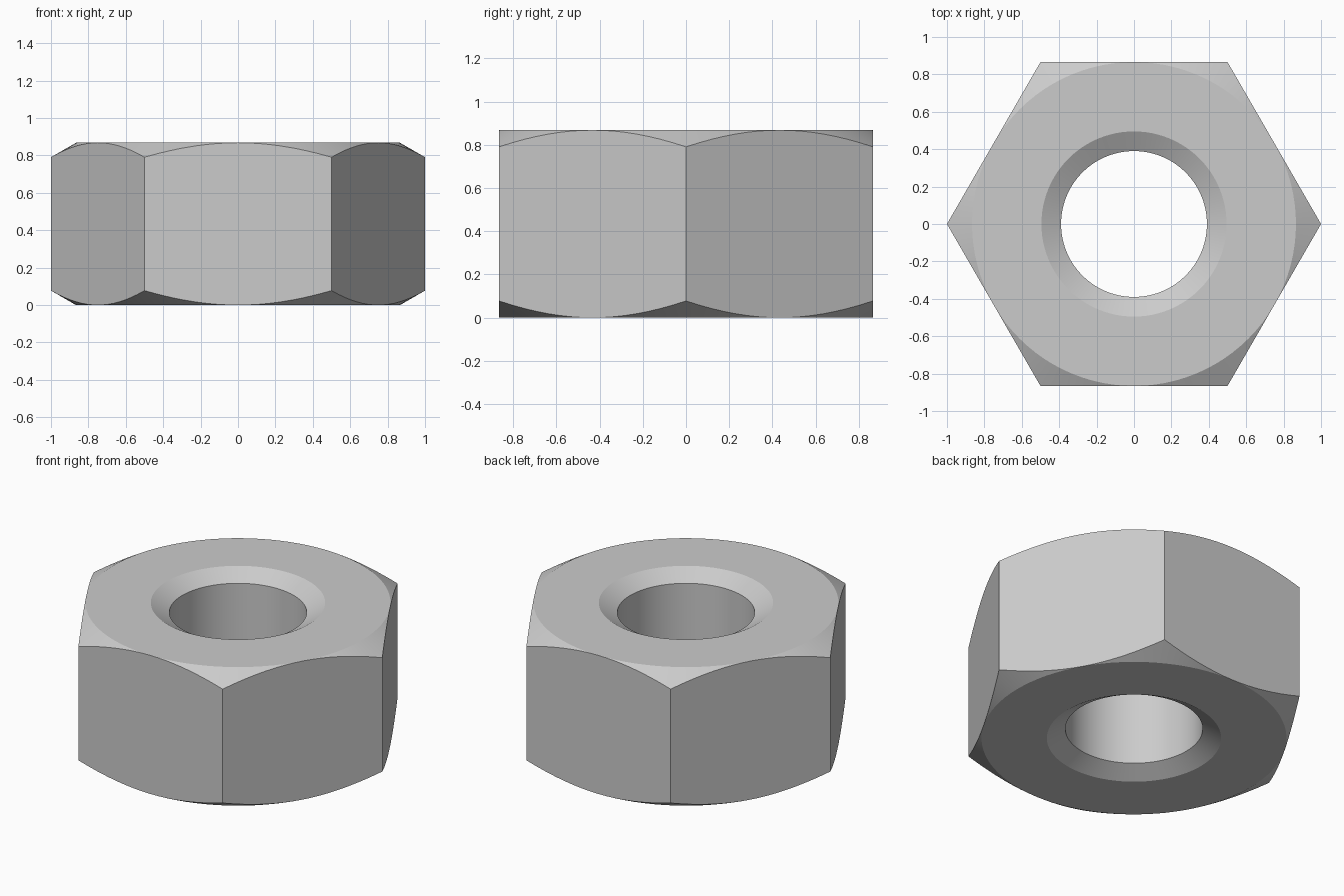
import bpy
import bmesh
from math import cos, tan, pi, radians, sqrt
from mathutils import Matrix, Vector

if "Cube" in bpy.data.objects:
    bpy.data.objects.remove(bpy.data.objects["Cube"])

SEGMENTS = 96
HEIGHT = 0.868
FLAT = sqrt(3) / 2          # centre to flat side
BORE = 0.39
SINK = 0.495                # countersink rim
SLOPE = tan(radians(30))    # slope of chamfer and countersink

steel = bpy.data.materials.new("grey steel")
steel.use_nodes = True
grey = (0.6, 0.6, 0.6, 1)
steel.diffuse_color = grey
steel.node_tree.nodes["Principled BSDF"].inputs["Base Color"].default_value = grey


def section(angle):
    """Closed radius/height profile of the nut at one angle."""
    hexagon = FLAT / cos(angle % (pi / 3) - pi / 6)
    drop = (hexagon - FLAT) * SLOPE
    sink = (SINK - BORE) * SLOPE
    upper = [(BORE, HEIGHT - sink), (SINK, HEIGHT), (FLAT, HEIGHT), (hexagon, HEIGHT - drop)]
    lower = [(r, HEIGHT - z) for r, z in reversed(upper)]
    return upper + lower


# Sweep the section around the axis, closing the ring
bm = bmesh.new()
rings = []
for i in range(SEGMENTS):
    angle = 2 * pi * i / SEGMENTS
    turn = Matrix.Rotation(angle, 3, "Z")
    rings.append([bm.verts.new(turn @ Vector((r, 0, z))) for r, z in section(angle)])
for i, ring in enumerate(rings):
    following = rings[(i + 1) % SEGMENTS]
    for j in range(len(ring)):
        k = (j + 1) % len(ring)
        bm.faces.new((ring[j], ring[k], following[k], following[j]))

# Merge where the chamfer runs out at the middle of each flat
bmesh.ops.remove_doubles(bm, verts=bm.verts, dist=1e-5)
bmesh.ops.recalc_face_normals(bm, faces=bm.faces)

mesh = bpy.data.meshes.new("hex_nut")
bm.to_mesh(mesh)
bm.free()
mesh.materials.append(steel)
nut = bpy.data.objects.new("hex_nut", mesh)
bpy.context.collection.objects.link(nut)

# Smooth cones and bore, crisp edges between them
bpy.ops.object.select_all(action="DESELECT")
nut.select_set(True)
bpy.context.view_layer.objects.active = nut
bpy.ops.object.shade_smooth_by_angle(angle=radians(15))
